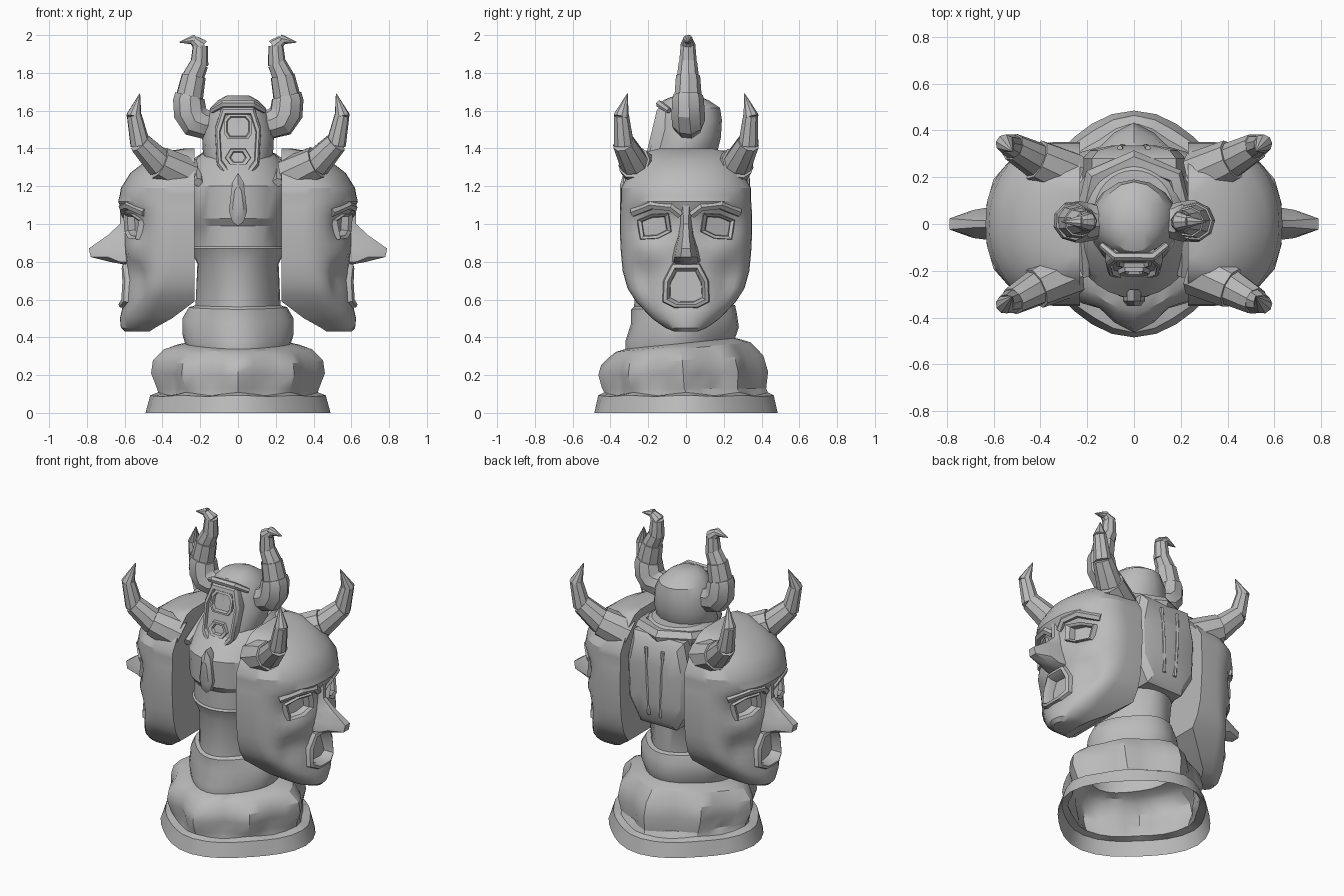
import bpy, bmesh, math
from mathutils import Vector

if "Cube" in bpy.data.objects:
    bpy.data.objects.remove(bpy.data.objects["Cube"])

stone = bpy.data.materials.new("grey stone")
stone.diffuse_color = (0.5, 0.5, 0.5, 1)
stone.use_nodes = True
stone.node_tree.nodes["Principled BSDF"].inputs["Base Color"].default_value = stone.diffuse_color


def loft(name, rings, cap_start=True, cap_end=True):
    """Skin a list of equal-length closed loops."""
    bm = bmesh.new()
    rows = [[bm.verts.new(p) for p in ring] for ring in rings]
    n = len(rows[0])
    for a, b in zip(rows, rows[1:]):
        for i in range(n):
            j = (i + 1) % n
            bm.faces.new((a[i], a[j], b[j], b[i]))
    if cap_start:
        bm.faces.new(rows[0][::-1])
    if cap_end:
        bm.faces.new(rows[-1])
    bmesh.ops.recalc_face_normals(bm, faces=bm.faces)
    me = bpy.data.meshes.new(name)
    bm.to_mesh(me)
    bm.free()
    me.materials.append(stone)
    ob = bpy.data.objects.new(name, me)
    bpy.context.collection.objects.link(ob)
    return ob


def tube(name, path, n=8):
    """Round tube through (x, y, z, radius) points."""
    pts = [Vector(p[:3]) for p in path]
    rings = []
    u = None
    for i, p in enumerate(pts):
        t = (pts[min(i + 1, len(pts) - 1)] - pts[max(i - 1, 0)]).normalized()
        u = t.orthogonal() if u is None else u - t * u.dot(t)
        u.normalize()
        v = t.cross(u)
        rings.append([p + path[i][3] * (u * math.cos(a) + v * math.sin(a))
                      for a in (2 * math.pi * k / n for k in range(n))])
    return loft(name, rings)


def panel(name, outline, steps, place):
    """Stepped frame: the outline scaled about its centre at each (scale, offset)."""
    ca = sum(p[0] for p in outline) / len(outline)
    cb = sum(p[1] for p in outline) / len(outline)
    return loft(name, [[place(ca + (a - ca) * s, cb + (b - cb) * s, off)
                        for a, b in outline] for s, off in steps])


# Body: hollow skirt, lumpy leaning coils, segmented column and chest
BODY = [  # z, x radius, y radius, y centre, lump, backward rise
    (0, .49, .485, 0, 0, 0), (.09, .46, .46, 0, .01, 0), (.10, .41, .42, 0, .03, 0),
    (.13, .405, .41, -.01, .06, 0), (.21, .43, .42, -.015, .07, .02),
    (.28, .425, .405, -.02, .06, .06), (.34, .38, .36, -.03, .03, .10),
    (.36, .33, .33, -.04, 0, .10), (.37, .28, .29, -.03, 0, .10),
    (.42, .295, .30, -.02, 0, .12), (.50, .295, .28, -.01, 0, .08),
    (.56, .26, .275, -.015, 0, .04), (.57, .225, .255, -.02, 0, .03),
    (.79, .215, .25, -.01, 0, 0), (.87, .255, .295, 0, 0, 0), (.88, .245, .285, 0, 0, 0),
    (.99, .25, .285, 0, 0, 0), (1.03, .27, .315, 0, 0, 0), (1.2, .28, .315, 0, 0, 0),
    (1.25, .27, .28, .01, 0, 0), (1.34, .23, .24, .05, 0, 0), (1.39, .17, .18, .05, 0, 0)]
ANG = [2 * math.pi * k / 32 for k in range(32)]


def body_point(a, z, rx, ry, cy, lump, rise):
    k = 1 + lump * math.cos(8 * a)
    if z < .6:
        k *= 1 - .042 * (1 - math.cos(4 * a))
    y = cy + ry * math.sin(a) * k
    return rx * math.cos(a) * k, y, z + rise * y + (.3 * lump * math.cos(8 * a) if z < .12 else 0)


loft("body", [[body_point(a, *row) for a in ANG] for row in BODY], cap_start=False)

# Collar, hanging tie and back plates
tube("collar", [(-.21, -.22, 1.22, .025), (-.22, 0, 1.31, .04), (-.17, .2, 1.34, .045),
                (0, .27, 1.34, .045), (.17, .2, 1.34, .045), (.22, 0, 1.31, .04),
                (.21, -.22, 1.22, .025)], 6)
panel("tie", [(0, 1.27), (.03, 1.22), (.048, 1.07), (.03, 1.01), (0, .99),
              (-.03, 1.01), (-.048, 1.07), (-.03, 1.22)],
      [(1, 0), (1, .05), (.6, .07)], lambda a, b, o: (a, -.28 - o, b))
panel("back_plate", [(-.13, .76), (.13, .76), (.21, .9), (.22, 1.15), (.18, 1.34),
                     (-.18, 1.34), (-.22, 1.15), (-.21, .9)],
      [(1, 0), (1, .09), (.85, .125), (.45, .145)], lambda a, b, o: (a, .19 + o, b))
for sx in (1, -1):
    tube("back_seam", [(sx * .04, .325, .84, .012), (sx * .05, .33, 1.05, .014),
                       (sx * .06, .325, 1.27, .012)], 6)

# Central head
HEAD = [(1.24, .09, -.21, .02), (1.29, .14, -.21, .1), (1.36, .185, -.19, .16),
        (1.46, .19, -.165, .185), (1.55, .175, -.15, .19), (1.615, .145, -.145, .18),
        (1.655, .105, -.12, .12), (1.68, .06, -.06, .06)]
loft("head", [[(w * math.cos(a), (f + b) / 2 + (b - f) / 2 * math.sin(a), z)
               for a in ANG[::2]] for z, w, f, b in HEAD])


def front(a, b, o):
    return (a, -.125 - (1.6 - b) * .24 - o, b)


panel("face_frame", [(-.06, 1.26), (.06, 1.26), (.105, 1.32), (.115, 1.5), (.08, 1.61),
                     (-.08, 1.61), (-.115, 1.5), (-.105, 1.32)],
      [(1.08, -.12), (1.06, .015), (.98, .03), (.86, .03), (.82, .01)], front)
panel("eye_frame", [(-.055, 1.45), (.055, 1.45), (.075, 1.48), (.075, 1.55), (.05, 1.58),
                    (-.05, 1.58), (-.075, 1.55), (-.075, 1.48)],
      [(1, 0), (1, .025), (.82, .028), (.75, .01)], front)
panel("lips", [(-.04, 1.31), (.04, 1.31), (.07, 1.35), (.04, 1.40), (-.04, 1.40),
               (-.07, 1.35)], [(1, 0), (.95, .03), (.65, .025), (.55, .01)], front)
tube("brow_hood", [(-.14, -.09, 1.60, .015), (-.08, -.14, 1.635, .02),
                   (.08, -.14, 1.635, .02), (.14, -.09, 1.60, .015)], 6)


def horn(name, sx, sy, path):
    """Separate tapering segments, each set into the wider one below it."""
    for p, q in zip(path, path[1:]):
        a, b = [Vector((sx * v[0], sy * v[1], v[2])) for v in (p, q)]
        back = a - (b - a).normalized() * .012
        tube(name, [(*back, p[3]), (*a, p[3]), (*b, p[4])], 9)


# Head horns: bent root, then x, y, z, start and end radius of each segment
for sx in (1, -1):
    tube("head_horn_root", [(sx * x, .01, z, r) for x, z, r in (
        (.12, 1.53, .06), (.175, 1.53, .08), (.225, 1.545, .09), (.255, 1.59, .09),
        (.262, 1.66, .085), (.257, 1.68, .08))], 9)
    horn("head_horn", sx, 1, [(x, .01, z, r, e) for x, z, r, e in (
        (.256, 1.68, .073, .065), (.235, 1.785, .058, .05), (.205, 1.85, .048, .04),
        (.20, 1.945, .04, .026), (.235, 1.975, .026, .002), (.31, 1.962, 0, 0))])

# Side masks
MASK = [  # z, half width, back x, side x, front x
    (1.40, .14, .23, .25, .28), (1.385, .20, .23, .28, .38), (1.34, .25, .23, .31, .48),
    (1.27, .30, .23, .34, .57), (1.19, .345, .23, .36, .62), (1.12, .345, .23, .36, .63),
    (1.05, .35, .23, .345, .61), (.95, .35, .23, .34, .61), (.85, .345, .23, .345, .60),
    (.75, .335, .23, .36, .59), (.66, .31, .23, .39, .60), (.59, .265, .23, .42, .605),
    (.50, .18, .35, .46, .625), (.45, .11, .44, .50, .62), (.43, .06, .47, .52, .60)]
EYE = [(.08, .96), (.095, 1.055), (.18, 1.05), (.255, 1.02), (.24, .92), (.15, .925)]
MOUTH = [(-.07, .785), (.07, .785), (.115, .70), (.12, .59), (.06, .56), (-.06, .56),
         (-.12, .59), (-.115, .70)]


def relief(y, z):
    """Eye and cheek hollows, cheekbones and brow."""
    def bump(h, cy, cz, sy, sz):
        return h * math.exp(-((abs(y) - cy) / sy) ** 2 - ((z - cz) / sz) ** 2)
    return (bump(-.045, .17, .99, .12, .075) + bump(-.035, .22, .70, .07, .10)
            + bump(.02, .20, .86, .08, .05) + bump(.012, .13, 1.11, .14, .03))


def mask_row(z):
    for p, q in zip(MASK, MASK[1:]):
        if q[0] <= z <= p[0]:
            t = (p[0] - z) / (p[0] - q[0])
            return [p[i] + (q[i] - p[i]) * t for i in range(1, 5)]


def face_x(y, z):
    """Depth of the mask surface at a point."""
    w, _, s, f = mask_row(z)
    c = max(0, 1 - (y / w) ** 2)
    return s + (f - s) * math.sqrt(c) + relief(y, z) * min(1, 2 * c)


def cut(target, cutter):
    mod = target.modifiers.new("cut", 'BOOLEAN')
    mod.operation = 'DIFFERENCE'
    mod.solver = 'EXACT'
    mod.object = cutter
    bpy.context.view_layer.objects.active = target
    bpy.ops.object.modifier_apply(modifier=mod.name)
    bpy.data.objects.remove(cutter)


levels = [p[0] for p in MASK]
levels = sorted(levels + [(a + b) / 2 for a, b in zip(levels[4:-3], levels[5:-2])], reverse=True)
for sx in (1, -1):
    rings = []
    for z in levels:
        w, b = mask_row(z)[:2]
        ys = [w * math.cos(math.pi * k / 20) for k in range(21)]
        rings.append([(sx * b, w, z)] + [(sx * face_x(y, z), y, z) for y in ys]
                     + [(sx * b, -w, z)])
    mask = loft("mask", rings)

    def on_mask(y, z, o):
        return (sx * (face_x(y, z) + o), y, z)

    # Sockets, then frames around them
    eyes = [[(sy * y, z) for y, z in EYE] for sy in (1, -1)]
    for shape in eyes + [MOUTH]:
        cut(mask, panel("cutter", shape, [(.85, -.09), (.85, .12)], on_mask))
    for shape in eyes:
        panel("mask_eye", shape, [(1.1, -.03), (1.0, .02), (.78, .012), (.7, -.045)], on_mask)
    panel("mask_lips", MOUTH, [(1.1, -.03), (1.0, .022), (.85, .028), (.72, .0), (.68, -.08)],
          on_mask)

    # Nose
    loft("nose", [[(sx * .54, -1.3 * w, z), (sx * (x * .6 + .22), -w, z), (sx * x, -.45 * w, z),
                   (sx * x, .45 * w, z), (sx * (x * .6 + .22), w, z), (sx * .54, 1.3 * w, z)]
                  for z, w, x in ((1.10, .035, .625), (1.0, .03, .625), (.94, .035, .69),
                                  (.87, .052, .79), (.825, .06, .78), (.80, .065, .68),
                                  (.785, .045, .60))])

    for sy in (1, -1):
        # Brow
        tube("brow", [(sx * (face_x(y, z) - .008), sy * y, z, .024) for y, z in
                      ((.03, 1.05), (.08, 1.09), (.18, 1.10), (.28, 1.06))], 6)
        # Mask horns
        horn("mask_horn", sx, sy, [
            (.28, .21, 1.255, .105, .09), (.42, .275, 1.325, .078, .06),
            (.52, .33, 1.43, .053, .04), (.55, .342, 1.575, .04, .002),
            (.52, .31, 1.69, 0, 0)])

# Smooth shading with hard edges kept
bpy.ops.object.select_all(action='SELECT')
bpy.context.view_layer.objects.active = bpy.data.objects["body"]
bpy.ops.object.shade_smooth_by_angle(angle=math.radians(30))
